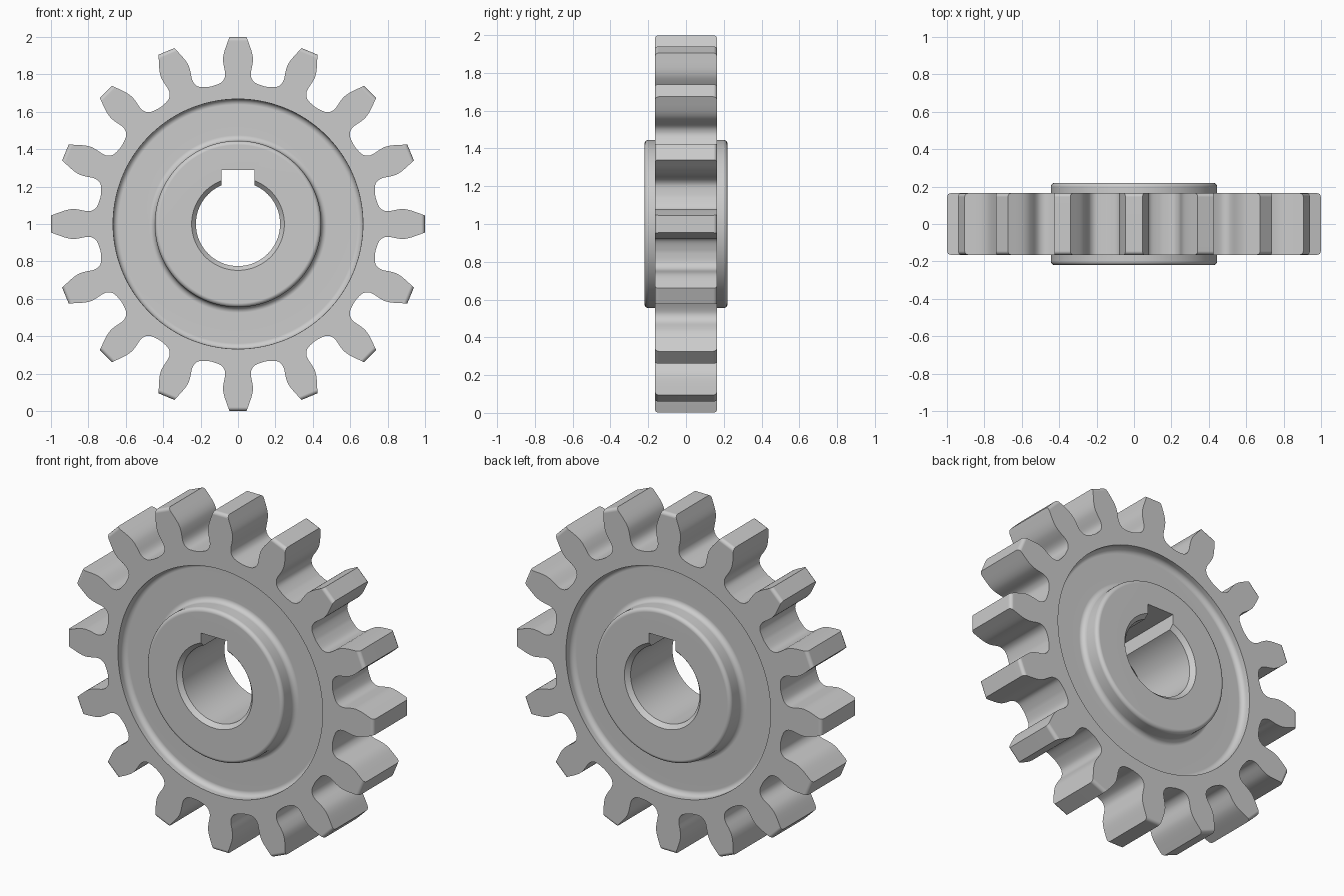
import bpy, bmesh
from math import sin, cos, pi
from mathutils import Vector

if "Cube" in bpy.data.objects:
    bpy.data.objects.remove(bpy.data.objects["Cube"])

TEETH, COLS = 16, 8          # columns of the turned body per tooth
PITCH = 2 * pi / TEETH
HALF = 0.165                 # half thickness of the rim


def arc(cr, cy, rad, a0, a1, n=6):
    """Fillet points (radius, depth), angles in quarter turns."""
    return [(cr + rad * cos((a0 + (a1 - a0) * i / n) * pi / 2),
             cy + rad * sin((a0 + (a1 - a0) * i / n) * pi / 2)) for i in range(n + 1)]


def smooth(pts, n=3):
    """Catmull-Rom curve through 2D points."""
    p = [Vector(q) for q in [pts[0]] + pts + [pts[-1]]]
    out = []
    for a, b, c, d in zip(p, p[1:], p[2:], p[3:]):
        for i in range(n):
            t = i / n
            out.append(0.5 * (2 * b + (c - a) * t + (2 * a - 5 * b + 4 * c - d) * t * t
                              + (3 * b - a - 3 * c + d) * t ** 3))
    return out + [p[-1]]


# Half section of the hub and web, from the bore to the recess rim
section = ([(0.225, 0.195), (0.248, 0.22)]
           + arc(0.423, 0.198, 0.022, 1, 0)
           + arc(0.475, 0.14, 0.03, 2, 3)
           + arc(0.638, 0.14, 0.03, 3, 4)
           + [(0.668, HALF)])
rows = [(r, -y) for r, y in reversed(section)] + section

# Half tooth: (half width, distance from gear centre), tip to valley
v = PITCH / 2
flank = [Vector((0.046, 0.999))] + smooth([
    (0.062, 0.955), (0.075, 0.915), (0.080, 0.88), (0.076, 0.845), (0.069, 0.81),
    (0.071, 0.783), (0.086, 0.759), (0.113, 0.745), (0.749 * sin(v), 0.749 * cos(v))])
tooth = [Vector((-p.x, p.y)) for p in reversed(flank)] + flank[:-1]
M = len(tooth)
TIP = len(flank) - 1         # index of the tip edge within a tooth

bm = bmesh.new()

# Turned hub, bore and recessed web
n = TEETH * COLS
grid = [[bm.verts.new((r * sin(i * 2 * pi / n - v), y, r * cos(i * 2 * pi / n - v)))
         for i in range(n)] for r, y in rows]
for a, b in zip(grid, grid[1:]):
    for i in range(n):
        j = (i + 1) % n
        bm.faces.new((a[i], a[j], b[j], b[i]))

# Toothed rim
rims = []
for y in (-HALF, HALF):
    ring = []
    for k in range(TEETH):
        c, s = cos(k * PITCH), sin(k * PITCH)
        ring += [bm.verts.new((p.x * c + p.y * s, y, p.y * c - p.x * s)) for p in tooth]
    rims.append(ring)
total = TEETH * M
for i in range(total):
    j = (i + 1) % total
    bm.faces.new((rims[0][i], rims[0][j], rims[1][j], rims[1][i]))
for ring, inner in ((rims[0], grid[0]), (rims[1], grid[-1])):
    for k in range(TEETH):
        outer_pts = [ring[(k * M + i) % total] for i in range(M + 1)]
        inner_pts = [inner[(k * COLS + i) % n] for i in range(COLS + 1)]
        bm.faces.new(outer_pts + inner_pts[::-1])
bmesh.ops.recalc_face_normals(bm, faces=bm.faces)

# Rounded tooth tips
tips = [bm.edges.get((ring[k * M + TIP], ring[k * M + TIP + 1]))
        for ring in rims for k in range(TEETH)]
bmesh.ops.bevel(bm, geom=tips, offset=0.02, segments=4, profile=0.5, affect='EDGES')

mesh = bpy.data.meshes.new("spur_gear")
bm.to_mesh(mesh)
bm.free()
gear = bpy.data.objects.new("spur_gear", mesh)
gear.location.z = 1
bpy.context.collection.objects.link(gear)

# Keyway slot cut through the top of the bore
bpy.ops.mesh.primitive_cube_add(size=1, location=(0, 0, 1.145))
cutter = bpy.context.object
cutter.name = "keyway_cutter"
cutter.scale = (0.174, 0.8, 0.29)
cutter.hide_render = True
bpy.context.view_layer.update()
cut = gear.modifiers.new("keyway", 'BOOLEAN')
cut.operation, cut.solver, cut.object = 'DIFFERENCE', 'EXACT', cutter
bpy.ops.object.select_all(action='DESELECT')
gear.select_set(True)
bpy.context.view_layer.objects.active = gear
bpy.ops.object.modifier_apply(modifier=cut.name)
bpy.data.objects.remove(cutter)

# Smooth fillets and flanks, flat faces
bpy.ops.object.shade_smooth_by_angle(angle=pi / 6)
weighted = gear.modifiers.new("flat_faces", 'WEIGHTED_NORMAL')
weighted.keep_sharp = True
